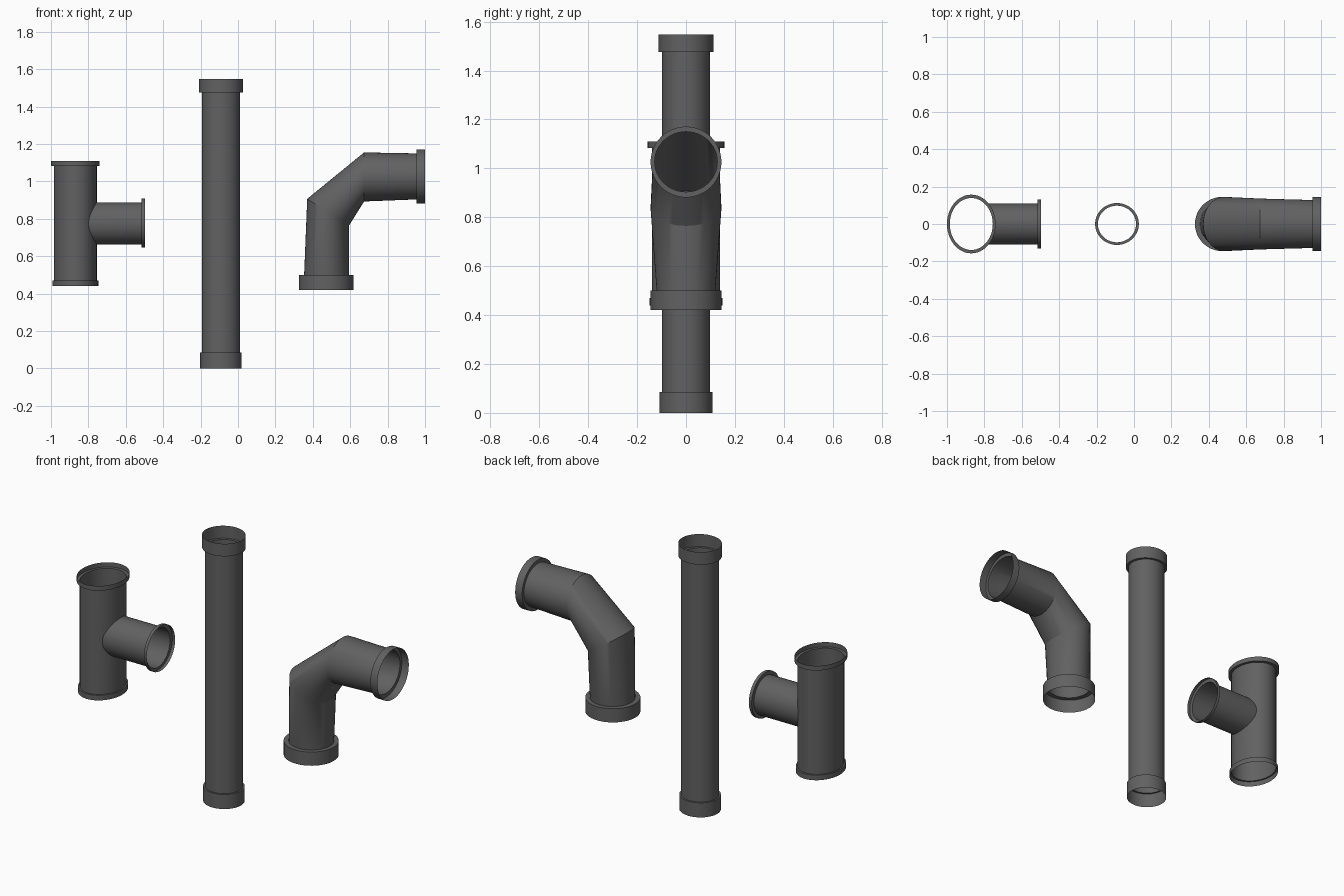
import bpy, bmesh, math
from mathutils import Vector

if "Cube" in bpy.data.objects:
    bpy.data.objects.remove(bpy.data.objects["Cube"])

SIDES = 48
grey = bpy.data.materials.new("dark grey plastic")
grey.diffuse_color = (0.12, 0.12, 0.12, 1)
grey.use_nodes = True
grey.node_tree.nodes["Principled BSDF"].inputs["Base Color"].default_value = grey.diffuse_color


def loft(name, rings, caps=False):
    """Tube through elliptical rings, each (centre, half axis u, half axis v)."""
    bm = bmesh.new()
    loops = []
    for c, u, v in rings:
        c, u, v = Vector(c), Vector(u), Vector(v)
        loops.append([bm.verts.new(c + u * math.cos(a) + v * math.sin(a))
                      for a in (2 * math.pi * i / SIDES for i in range(SIDES))])
    for a, b in zip(loops, loops[1:]):
        for i in range(SIDES):
            j = (i + 1) % SIDES
            bm.faces.new((a[i], a[j], b[j], b[i]))
    if caps:
        bm.faces.new(loops[0])
        bm.faces.new(loops[-1])
    bmesh.ops.recalc_face_normals(bm, faces=bm.faces)
    me = bpy.data.meshes.new(name)
    bm.to_mesh(me)
    bm.free()
    me.materials.append(grey)
    ob = bpy.data.objects.new(name, me)
    bpy.context.collection.objects.link(ob)
    return ob


def upright(x, z, rx, ry):
    return ((x, 0, z), (rx, 0, 0), (0, ry, 0))


def sideways(x, z, rz, ry):
    return ((x, 0, z), (0, 0, -rz), (0, ry, 0))


def smooth(ob):
    ob.data.shade_smooth()
    ob.data.set_sharp_from_angle(angle=math.radians(30))


# Straight pipe with a socket at each end
px = -0.091
smooth(loft("straight_pipe", [
    upright(px, 0.0, 0.111, 0.108), upright(px, 0.085, 0.111, 0.108),
    upright(px, 0.085, 0.102, 0.098), upright(px, 1.475, 0.102, 0.098),
    upright(px, 1.475, 0.117, 0.112), upright(px, 1.548, 0.117, 0.112)]))

# Two-mitre elbow with a socket at each end
smooth(loft("elbow_pipe", [
    upright(0.472, 0.42, 0.146, 0.145), upright(0.472, 0.50, 0.146, 0.145),
    upright(0.4735, 0.50, 0.120, 0.120),
    ((0.482, 0, 0.836), (0.112, 0, -0.071), (0, 0.145, 0)),
    sideways(0.674, 1.024, 0.131, 0.136),
    sideways(0.955, 1.027, 0.123, 0.128),
    sideways(0.955, 1.026, 0.145, 0.145), sideways(1.0, 1.026, 0.145, 0.145)]))

# Tee: oval main pipe joined to a round branch
tx = -0.87
tee = loft("tee_pipe", [
    upright(tx, 0.44, 0.123, 0.150), upright(tx, 0.47, 0.123, 0.150),
    upright(tx, 0.47, 0.115, 0.139), upright(tx, 1.083, 0.115, 0.139),
    upright(tx, 1.083, 0.130, 0.157), upright(tx, 1.11, 0.130, 0.157)], caps=True)
branch = loft("tee_branch", [
    sideways(tx, 0.776, 0.1125, 0.109), sideways(-0.515, 0.776, 0.1125, 0.109),
    sideways(-0.515, 0.778, 0.131, 0.131), sideways(-0.497, 0.778, 0.131, 0.131)],
    caps=True)
mod = tee.modifiers.new("join", 'BOOLEAN')
mod.operation = 'UNION'
mod.solver = 'EXACT'
mod.object = branch
joined = bpy.data.meshes.new_from_object(
    tee.evaluated_get(bpy.context.evaluated_depsgraph_get()))
tee.modifiers.clear()
tee.data = joined
bpy.data.objects.remove(branch)

# Open the three tee ends
bm = bmesh.new()
bm.from_mesh(joined)
ends = [f for f in bm.faces
        if any(all(abs(v.co[axis] - at) < 1e-4 for v in f.verts)
               for axis, at in ((2, 0.44), (2, 1.11), (0, -0.497)))]
bmesh.ops.delete(bm, geom=ends, context='FACES')
bm.to_mesh(joined)
bm.free()
smooth(tee)
